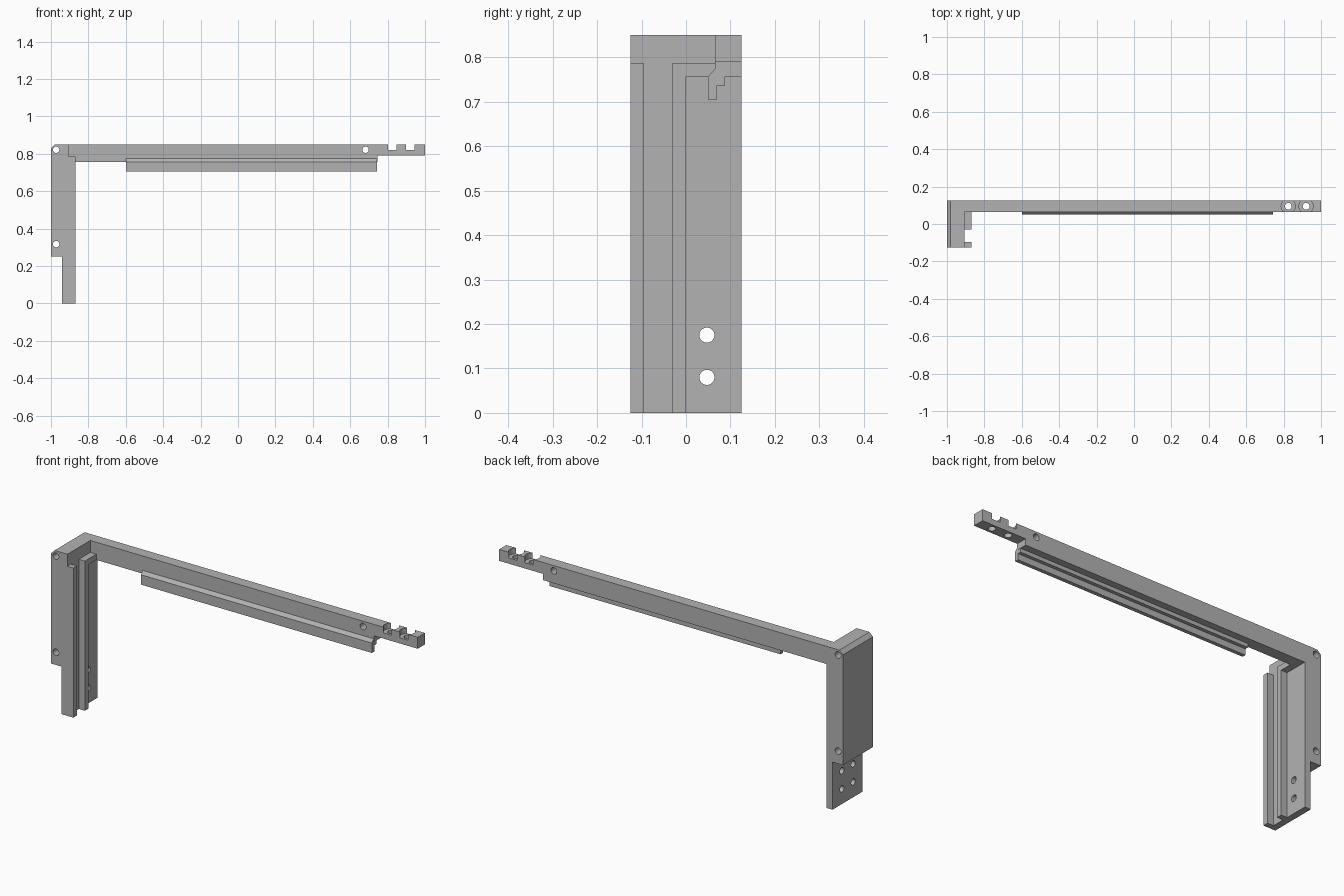
import bpy
import bmesh
from mathutils import Matrix, Vector

cube = bpy.data.objects.get("Cube")
if cube:
    bpy.data.objects.remove(cube, do_unlink=True)

grey = bpy.data.materials.new("plain_grey")
grey.use_nodes = True
grey.diffuse_color = (0.45, 0.45, 0.45, 1)
grey.node_tree.nodes["Principled BSDF"].inputs["Base Color"].default_value = (0.45, 0.45, 0.45, 1)


def make_object(name, bm):
    bmesh.ops.recalc_face_normals(bm, faces=bm.faces)
    mesh = bpy.data.meshes.new(name)
    bm.to_mesh(mesh)
    bm.free()
    mesh.materials.append(grey)
    obj = bpy.data.objects.new(name, mesh)
    bpy.context.collection.objects.link(obj)
    return obj


def prism(name, profile, axis, start, end):
    """Extrude an outline along x or y."""
    bm = bmesh.new()
    if axis == "y":
        points = [(a, start, b) for a, b in profile]
        step = Vector((0, end - start, 0))
    else:
        points = [(start, a, b) for a, b in profile]
        step = Vector((end - start, 0, 0))
    face = bm.faces.new([bm.verts.new(p) for p in points])
    moved = bmesh.ops.extrude_face_region(bm, geom=[face])["geom"]
    bmesh.ops.translate(bm, vec=step, verts=[g for g in moved if isinstance(g, bmesh.types.BMVert)])
    return make_object(name, bm)


def block(name, low, high):
    outline = [(low[0], low[2]), (high[0], low[2]), (high[0], high[2]), (low[0], high[2])]
    return prism(name, outline, "y", low[1], high[1])


def drill(centre, axis, radius, depth):
    bm = bmesh.new()
    turn = Vector((0, 0, 1)).rotation_difference(Vector(axis)).to_matrix().to_4x4()
    bmesh.ops.create_cone(bm, cap_ends=True, segments=32, radius1=radius, radius2=radius,
                          depth=depth, matrix=Matrix.Translation(centre) @ turn)
    return make_object("drill", bm)


def combine(target, tool, operation="DIFFERENCE"):
    """Apply a boolean and discard the tool."""
    mod = target.modifiers.new("cut", "BOOLEAN")
    mod.operation = operation
    mod.solver = "EXACT"
    mod.object = tool
    bpy.context.view_layer.update()
    bpy.context.view_layer.objects.active = target
    bpy.ops.object.modifier_apply(modifier=mod.name)
    bpy.data.objects.remove(tool, do_unlink=True)


# Upright post with a stepped foot and a chamfered top corner
frame = prism("bracket_frame", [
    (-1, 0.25), (-0.94, 0.25), (-0.94, 0), (-0.87, 0), (-0.87, 0.787),
    (-0.905, 0.787), (-0.905, 0.85), (-0.98, 0.85), (-1, 0.83)], "y", -0.125, 0.125)

# Narrow track and wide rear recess on the inner face
combine(frame, block("track_cutter", (-0.905, -0.096, -0.1), (-0.8, -0.03, 0.9)))
combine(frame, block("recess_cutter", (-0.905, 0, -0.1), (-0.8, 0.2, 0.757)))

# Horizontal beam with a thinner tip
beam = prism("beam", [
    (-0.95, 0.757), (0.745, 0.757), (0.745, 0.79), (1, 0.79), (1, 0.85), (-0.95, 0.85)],
    "y", 0.065, 0.125)
combine(frame, beam, "UNION")

# Cross holes through the post and beam
for x, z in ((-0.972, 0.822), (0.682, 0.822), (-0.972, 0.317)):
    combine(frame, drill((x, 0, z), (0, 1, 0), 0.017, 1))

# Foot screw holes: through the recess, blind behind the track
for z in (0.08, 0.175):
    combine(frame, drill((-0.92, 0.047, z), (1, 0, 0), 0.017, 0.2))
    combine(frame, drill((-0.94, -0.047, z), (1, 0, 0), 0.017, 0.04))

# Counterbored vertical holes in the tip
for x in (0.825, 0.92):
    combine(frame, drill((x, 0.095, 0.87), (0, 0, 1), 0.038, 0.1))
    combine(frame, drill((x, 0.095, 0.8), (0, 0, 1), 0.018, 0.2))

# Hooked strip under the beam
strip = prism("hanging_strip", [
    (0.066, 0.775), (0.05, 0.757), (0.05, 0.705), (0.07, 0.705),
    (0.07, 0.737), (0.088, 0.737), (0.088, 0.77)], "x", -0.6, 0.744)

# Smooth round holes, crisp edges elsewhere
for obj in (frame, strip):
    bpy.ops.object.select_all(action="DESELECT")
    obj.select_set(True)
    bpy.context.view_layer.objects.active = obj
    bpy.ops.object.shade_smooth_by_angle(angle=0.5)
